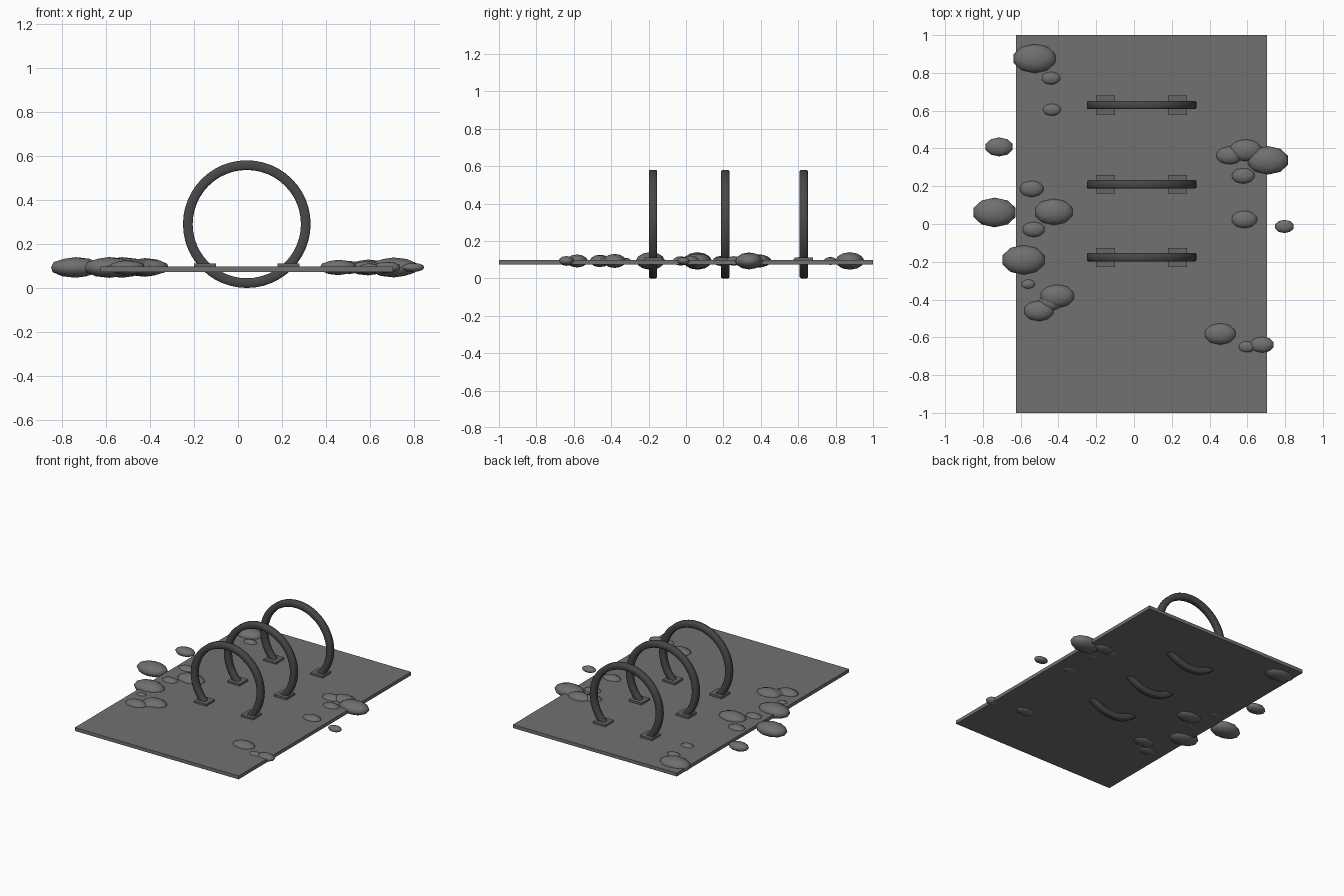
import bpy, bmesh, math

if "Cube" in bpy.data.objects:
    bpy.data.objects.remove(bpy.data.objects["Cube"])

CX = 0.04            # centre line of slab and hoops
Z0, Z1 = 0.073, 0.098


def grey(name, v):
    m = bpy.data.materials.new(name)
    m.diffuse_color = (v, v, v * 1.02, 1)
    m.use_nodes = True
    m.node_tree.nodes["Principled BSDF"].inputs["Base Color"].default_value = m.diffuse_color
    return m


CONCRETE = grey("concrete", 0.165)
METAL = grey("dark_metal", 0.065)
PLATE = grey("plate_metal", 0.13)
ROCK = grey("rock", 0.16)


def finish(name, bm, mat, smooth=None):
    bmesh.ops.recalc_face_normals(bm, faces=bm.faces)
    me = bpy.data.meshes.new(name)
    bm.to_mesh(me)
    bm.free()
    me.materials.append(mat)
    ob = bpy.data.objects.new(name, me)
    bpy.context.collection.objects.link(ob)
    if smooth:
        bpy.ops.object.select_all(action='DESELECT')
        ob.select_set(True)
        bpy.context.view_layer.objects.active = ob
        bpy.ops.object.shade_smooth_by_angle(angle=math.radians(smooth))
    return ob


def box(name, mat, x0, x1, y0, y1, z0, z1):
    bm = bmesh.new()
    bmesh.ops.create_cube(bm, size=1)
    bmesh.ops.scale(bm, vec=(x1 - x0, y1 - y0, z1 - z0), verts=bm.verts)
    bmesh.ops.translate(bm, vec=((x0 + x1) / 2, (y0 + y1) / 2, (z0 + z1) / 2), verts=bm.verts)
    return finish(name, bm, mat)


def hoop(name, y, outer=0.29, inner=0.246, half=0.022, b=0.006, n=48):
    # bevelled square section swept around a circle
    prof = [(inner, -half + b), (inner + b, -half), (outer - b, -half), (outer, -half + b),
            (outer, half - b), (outer - b, half), (inner + b, half), (inner, half - b)]
    bm = bmesh.new()
    rings = []
    for i in range(n):
        a = 2 * math.pi * i / n
        rings.append([bm.verts.new((CX + r * math.cos(a), y + d, outer + r * math.sin(a)))
                      for r, d in prof])
    m = len(prof)
    for i in range(n):
        p, q = rings[i], rings[(i + 1) % n]
        for j in range(m):
            k = (j + 1) % m
            bm.faces.new((p[j], p[k], q[k], q[j]))
    return finish(name, bm, METAL, 60)


def stone(name, x, y, r):
    bm = bmesh.new()
    bmesh.ops.create_icosphere(bm, subdivisions=2, radius=1)
    bmesh.ops.scale(bm, vec=(r, r * 0.67, r * 0.4), verts=bm.verts)
    bmesh.ops.translate(bm, vec=(x, y, 0.093), verts=bm.verts)
    return finish(name, bm, ROCK, 60)


# Ground slab
box("paving_slab", CONCRETE, CX - 0.665, CX + 0.665, -1, 1, Z0, Z1)

# Three bike hoops with foot plates
for i, y in enumerate((-0.176, 0.21, 0.63)):
    hoop(f"rack_hoop_{i}", y)
    for side, s in (("left", -1), ("right", 1)):
        x = CX + s * 0.19
        box(f"foot_plate_{side}_{i}", PLATE, x - 0.05, x + 0.05, y - 0.049, y + 0.049,
            Z1 - 0.01, 0.112)

# Flat stones scattered along both edges: x, y, radius
stones = [(-.526, .876, .117), (-.440, .772, .053), (-.435, .605, .051), (-.714, .408, .075),
          (-.542, .186, .067), (-.738, .061, .117), (-.424, .064, .106), (-.531, -.029, .063),
          (-.584, -.190, .118), (-.560, -.318, .039), (-.406, -.382, .094), (-.440, -.415, .066),
          (-.504, -.460, .083), (.591, .390, .090), (.506, .363, .074), (.708, .337, .113),
          (.578, .255, .064), (.584, .024, .072), (.796, -.013, .052), (.456, -.582, .087),
          (.597, -.650, .047), (.677, -.639, .065)]
for i, (x, y, r) in enumerate(stones):
    stone(f"stone_{i:02d}", x, y, r)
